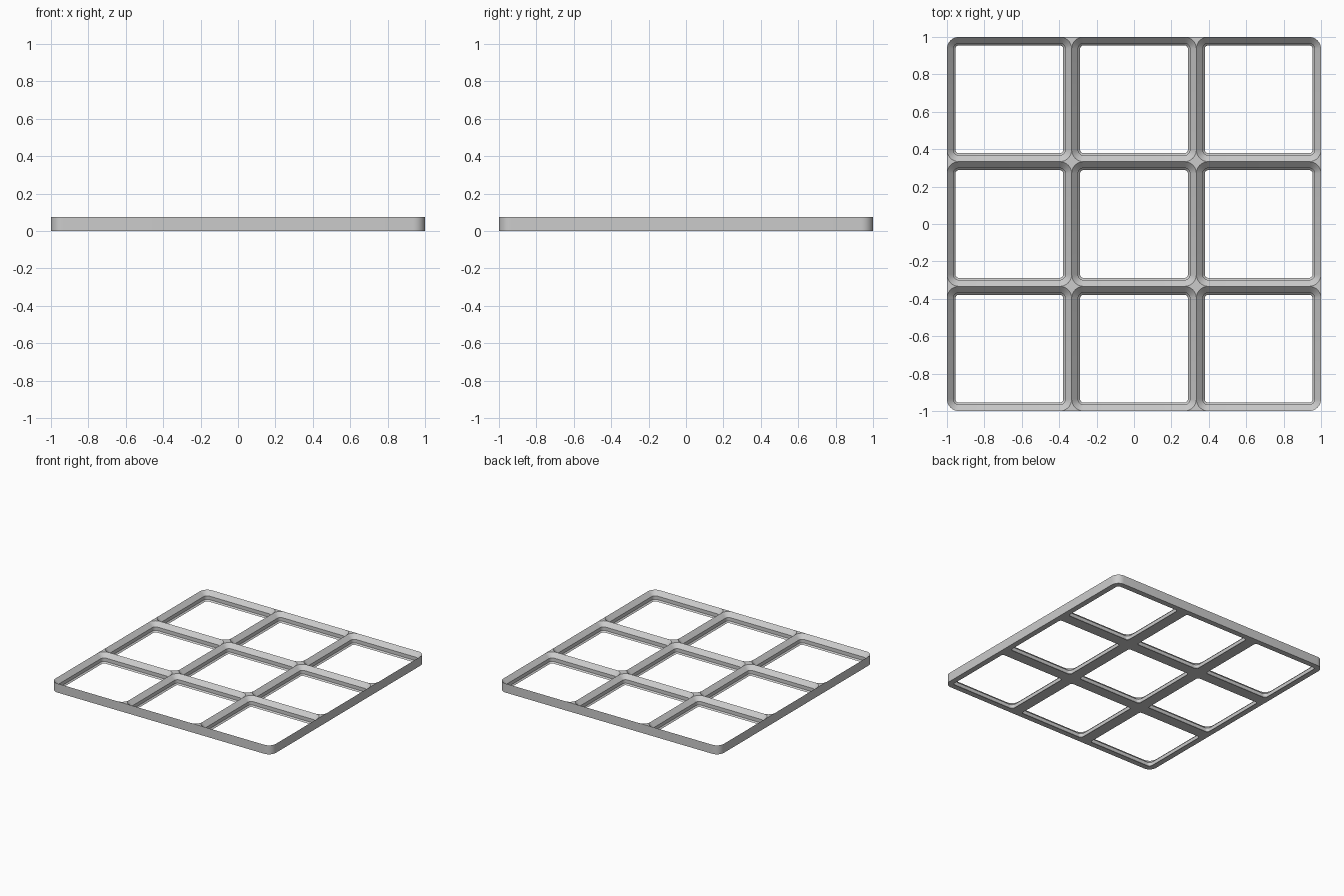
import bpy
import bmesh
from math import cos, sin, pi

if "Cube" in bpy.data.objects:
    bpy.data.objects.remove(bpy.data.objects["Cube"])

CELLS = 3
PITCH = 2 / CELLS
U = PITCH / 42            # one millimetre of a 42 mm cell
HALF, RADIUS = 21 * U, 4 * U
HEIGHT = 4.65 * U
ARC = 8                   # segments per rounded corner
SIGNS = [(1, 1), (-1, 1), (-1, -1), (1, -1)]

# Pocket wall profile: (inset from the cell edge, height)
PROFILE = [(0, HEIGHT), (2.15 * U, 2.5 * U), (2.15 * U, 0.7 * U),
           (2.85 * U, 0), (0, 0)]


def rounded_square(bm, cx, cy, inset, z):
    """Counter-clockwise loop of vertices, ARC + 1 per corner."""
    c, r = HALF - RADIUS, RADIUS - inset
    loop = []
    for q, (sx, sy) in enumerate(SIGNS):
        for i in range(ARC + 1):
            a = (q + i / ARC) * pi / 2
            loop.append(bm.verts.new((cx + sx * c + r * cos(a),
                                      cy + sy * c + r * sin(a), z)))
    return loop


def add_cell(bm, col, row):
    cx = (col - (CELLS - 1) / 2) * PITCH
    cy = (row - (CELLS - 1) / 2) * PITCH
    loops = [rounded_square(bm, cx, cy, inset, z) for inset, z in PROFILE]
    n = len(loops[0])
    # Stepped pocket wall and underside ring
    for a, b in zip(loops, loops[1:]):
        for i in range(n):
            j = (i + 1) % n
            bm.faces.new((a[i], a[j], b[j], b[i]))
    # Flat fillers where cells meet, left out at the plate's own corners
    for q, (sx, sy) in enumerate(SIGNS):
        if (not 0 <= col + sx < CELLS) and (not 0 <= row + sy < CELLS):
            continue
        for loop, z in ((loops[0], HEIGHT), (loops[-1], 0)):
            tip = bm.verts.new((cx + sx * HALF, cy + sy * HALF, z))
            start = q * (ARC + 1)
            for i in range(start, start + ARC):
                bm.faces.new((tip, loop[i + 1], loop[i]))


bm = bmesh.new()
for col in range(CELLS):
    for row in range(CELLS):
        add_cell(bm, col, row)
bmesh.ops.remove_doubles(bm, verts=bm.verts, dist=1e-5)

# Outer wall: raise the underside outline to meet the top outline
rim = [e for e in bm.edges
       if e.is_boundary and all(v.co.z < HEIGHT / 2 for v in e.verts)]
wall = bmesh.ops.extrude_edge_only(bm, edges=rim)["geom"]
for v in wall:
    if isinstance(v, bmesh.types.BMVert):
        v.co.z = HEIGHT
bmesh.ops.remove_doubles(bm, verts=bm.verts, dist=1e-5)
bmesh.ops.recalc_face_normals(bm, faces=bm.faces)

mesh = bpy.data.meshes.new("grid_baseplate")
bm.to_mesh(mesh)
bm.free()
plate = bpy.data.objects.new("grid_baseplate", mesh)
bpy.context.collection.objects.link(plate)

# Single grey material
grey = bpy.data.materials.new("light_grey")
grey.use_nodes = True
colour = (0.6, 0.6, 0.6, 1)
grey.diffuse_color = colour
grey.node_tree.nodes["Principled BSDF"].inputs["Base Color"].default_value = colour
mesh.materials.append(grey)

# Smooth rounded corners, crisp profile edges
bpy.ops.object.select_all(action="DESELECT")
plate.select_set(True)
bpy.context.view_layer.objects.active = plate
bpy.ops.object.shade_smooth_by_angle(angle=pi / 6)
